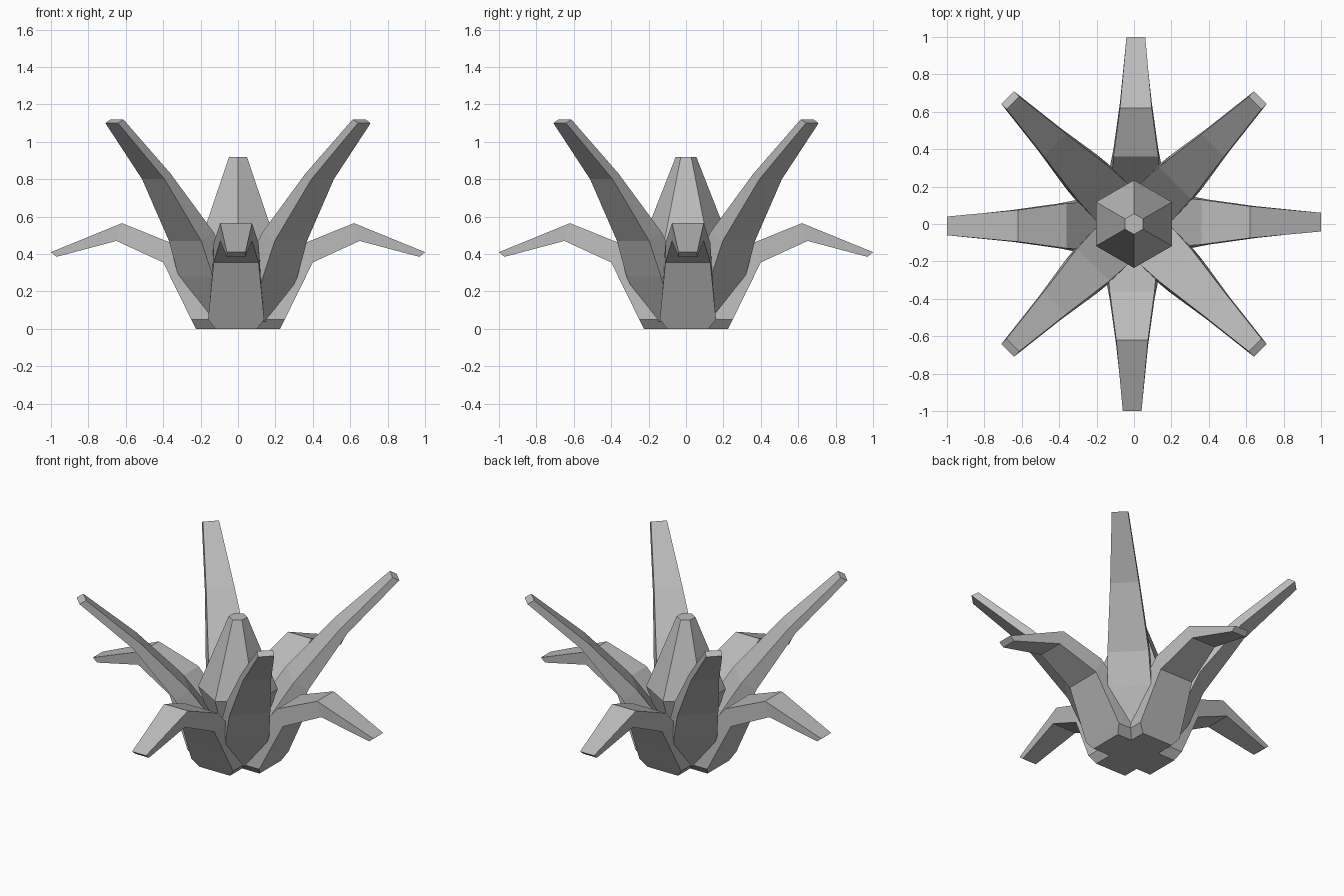
import bpy, bmesh
from math import radians, cos, sin, pi

cube = bpy.data.objects.get("Cube")
if cube:
    bpy.data.objects.remove(cube, do_unlink=True)

grey = bpy.data.materials.new("plain grey")
grey.use_nodes = True
color = (0.5, 0.5, 0.5, 1)
grey.diffuse_color = color
grey.node_tree.nodes["Principled BSDF"].inputs["Base Color"].default_value = color


def loft(name, rings):
    """Join matching rings of points into a closed, flat shaded solid."""
    bm = bmesh.new()
    loops = [[bm.verts.new(p) for p in ring] for ring in rings]
    count = len(loops[0])
    for low, high in zip(loops, loops[1:]):
        for i in range(count):
            j = (i + 1) % count
            bm.faces.new((low[i], low[j], high[j], high[i]))
    bm.faces.new(loops[0][::-1])
    bm.faces.new(loops[-1])
    bmesh.ops.recalc_face_normals(bm, faces=bm.faces)
    mesh = bpy.data.meshes.new(name)
    bm.to_mesh(mesh)
    bm.free()
    mesh.materials.append(grey)
    obj = bpy.data.objects.new(name, mesh)
    bpy.context.collection.objects.link(obj)
    return obj


def leaf(name, stations, angle, shift=0):
    """Each station: outer radius, outer z, inner radius, inner z, half width."""
    rings = [[(ro, shift - w, zo), (ro, shift + w, zo),
              (ri, shift + w, zi), (ri, shift - w, zi)]
             for ro, zo, ri, zi, w in stations]
    loft(name, rings).rotation_euler.z = radians(angle)


# Low leaves that arch over and droop
LOW = [(.225, 0, 0, 0, .11), (.25, .05, 0, .05, .15), (.325, .203, .18, .25, .135),
       (.40, .355, .36, .46, .12), (.65, .47, .62, .565, .085), (.97, .385, 1, .41, .05)]
for side, angle, shift in (("left", 0, .01), ("back", 90, -.01),
                           ("right", 180, .01), ("front", 270, -.01)):
    leaf(side + "_low_leaf", LOW, angle, shift)

# Tall leaves rising on the diagonals
TALL = [(.20, .04, 0, .06, .10), (.32, .28, .17, .32, .13), (.40, .47, .31, .52, .122),
        (.64, .80, .595, .83, .085), (.955, 1.10, .915, 1.12, .048)]
for side, angle in (("back_left", 45), ("back_right", 135),
                    ("front_right", 225), ("front_left", 315)):
    leaf(side + "_tall_leaf", TALL, angle)

# Six sided bud in the middle
loft("center_bud", [[(r * sin(i * pi / 3), r * cos(i * pi / 3), z) for i in range(6)]
                    for r, z in ((.12, .12), (.235, .46), (.055, .92))])
